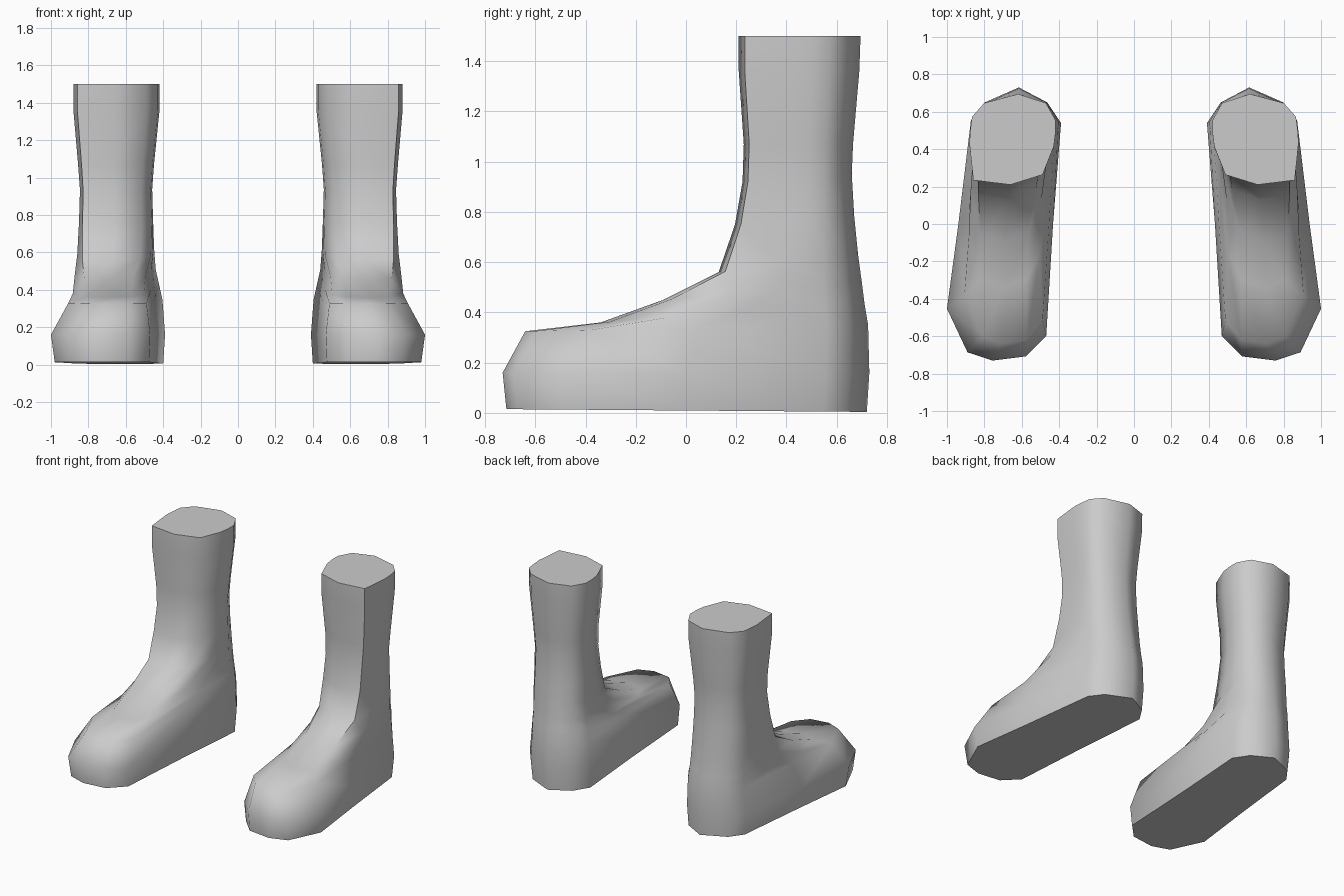
import bpy, bmesh, math

if "Cube" in bpy.data.objects:
    bpy.data.objects.remove(bpy.data.objects["Cube"])

grey = bpy.data.materials.new("plain grey")
grey.diffuse_color = (0.6, 0.6, 0.6, 1)
grey.use_nodes = True
grey.node_tree.nodes["Principled BSDF"].inputs["Base Color"].default_value = grey.diffuse_color

# Unit outlines (inner-to-outer, front-to-back), same point order in both
FOOT = [(.82, .03), (.60, 0), (.31, .015), (.13, .09), (.07, .5), (0, .87),
        (.12, .945), (.37, 1), (.67, .945), (.79, .88), (.90, .5), (1, .19)]
LEG = [(.955, .05), (.53, 0), (.16, .11), (.03, .42), (.01, .57), (.01, .71),
       (.12, .9), (.44, 1), (.83, .9), (.97, .75), (.99, .6), (1, .46)]

# Rings: foot-to-leg blend, front (y, z), back (y, z), front x span, back x span
RINGS = [
    (0.0, (-.715, .015), (.72, .004), (.40, .98), (.40, .98)),    # sole
    (0.0, (-.73, .16), (.73, .16), (.39, 1.0), (.39, 1.0)),       # widest
    (0.0, (-.64, .325), (.725, .35), (.43, .89), (.40, .98)),     # toe top
    (0.25, (-.34, .36), (.71, .44), (.47, .86), (.41, .95)),      # instep
    (0.55, (-.09, .45), (.70, .52), (.48, .86), (.425, .90)),
    (0.9, (.13, .56), (.685, .63), (.455, .855), (.44, .865)),    # ankle
    (1.0, (.195, .75), (.67, .78), (.45, .85), (.45, .85)),
    (1.0, (.225, .92), (.66, .95), (.455, .845), (.455, .845)),
    (1.0, (.23, 1.07), (.665, 1.07), (.445, .855), (.445, .855)),
    (1.0, (.21, 1.36), (.69, 1.36), (.415, .88), (.415, .88)),
    (1.0, (.21, 1.5), (.695, 1.5), (.415, .88), (.415, .88)),     # top
]


def mix(a, b, t):
    return a + (b - a) * t


def build_boot(name, side):
    """Loft the rings from sole to top; side is +1 or -1."""
    bm = bmesh.new()
    loops = []
    for t, front, back, xf, xb in RINGS:
        loop = []
        for (fu, fv), (lu, lv) in zip(FOOT, LEG):
            u, v = mix(fu, lu, t), mix(fv, lv, t)
            x = mix(mix(xf[0], xb[0], v), mix(xf[1], xb[1], v), u)
            loop.append(bm.verts.new((side * x, mix(front[0], back[0], v),
                                      mix(front[1], back[1], v))))
        loops.append(loop)
    n = len(FOOT)
    for low, high in zip(loops, loops[1:]):
        for i in range(n):
            j = (i + 1) % n
            bm.faces.new((low[i], low[j], high[j], high[i]))
    # Flat sole and flat top
    bm.faces.new(loops[0])
    bm.faces.new(loops[-1])
    bmesh.ops.recalc_face_normals(bm, faces=bm.faces)
    mesh = bpy.data.meshes.new(name)
    bm.to_mesh(mesh)
    bm.free()
    mesh.materials.append(grey)
    ob = bpy.data.objects.new(name, mesh)
    bpy.context.collection.objects.link(ob)
    bpy.ops.object.select_all(action='DESELECT')
    ob.select_set(True)
    bpy.context.view_layer.objects.active = ob
    bpy.ops.object.shade_smooth_by_angle(angle=math.radians(60))


build_boot("left_boot", -1)
build_boot("right_boot", 1)
